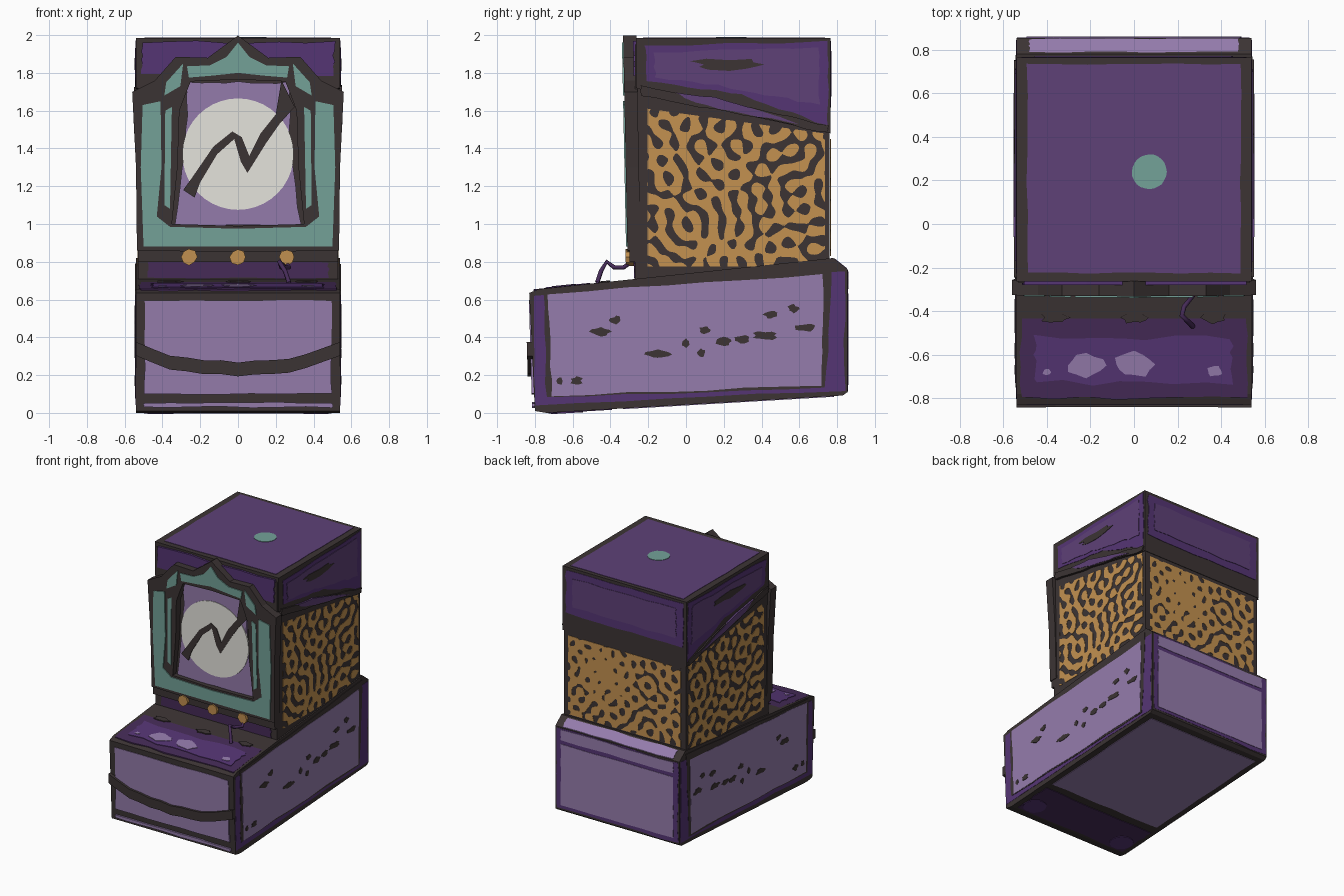
import bpy, bmesh, math, random

if "Cube" in bpy.data.objects:
    bpy.data.objects.remove(bpy.data.objects["Cube"])
random.seed(7)


def material(name, r, g, b):
    m = bpy.data.materials.new(name)
    lin = [((c / 255 + 0.055) / 1.055) ** 2.4 for c in (r, g, b)]
    m.diffuse_color = (*lin, 1)
    m.use_nodes = True
    m.node_tree.nodes["Principled BSDF"].inputs["Base Color"].default_value = m.diffuse_color
    return m


DARK = material("charcoal outline", 60, 52, 52)
DEEP = material("deep purple", 70, 43, 88)
VIOLET = material("violet", 85, 53, 116)
PLUM = material("plum", 94, 65, 119)
LAV = material("lavender", 149, 124, 172)
TEAL = material("teal", 116, 162, 153)
OCHRE = material("ochre", 195, 145, 80)
CREAM = material("cream", 232, 230, 223)


# Surface maps: (u, v, outward distance) -> 3D point
def front(u, v, d): return (u, -0.27 - d - 0.02 * (v - 0.85), v)
def low_front(u, v, d): return (u, -0.81 - 0.03 * v - d, v)
def back(u, v, d): return (u, 0.765 + d, v)
def low_back(u, v, d): return (u, 0.855 + d, v)
def side(u, v, d): return (d, u, v)
def left_side(u, v, d): return (-d, u, v)
def top(u, v, d): return (u, v, 1.985 + d)
def deck(u, v, d): return (u, v, 0.65 + 0.1 * (v + 0.83) + d)
def ledge(u, v, d): return (u, v, 0.82 - 0.8 * (v - 0.78) + d)
def under(u, v, d): return (u, v, 0.0586 * (v + 0.74) - d)


def finish(name, bm, mat):
    bmesh.ops.recalc_face_normals(bm, faces=bm.faces)
    me = bpy.data.meshes.new(name)
    bm.to_mesh(me)
    bm.free()
    me.materials.append(mat)
    ob = bpy.data.objects.new(name, me)
    bpy.context.collection.objects.link(ob)
    return ob


# Extruded outline on a surface, optionally with a hole of equal point count
def slab(name, pts, surf, d0, d1, mat, hole=None):
    bm = bmesh.new()
    n = len(pts)
    loops = [[[bm.verts.new(surf(u, v, d)) for u, v in ps] for d in (d0, d1)]
             for ps in ([pts, hole] if hole else [pts])]
    for lo, hi in loops:
        for i in range(n):
            j = (i + 1) % n
            bm.faces.new((lo[i], lo[j], hi[j], hi[i]))
    if hole:
        for k in (0, 1):
            a, b = loops[0][k], loops[1][k]
            for i in range(n):
                j = (i + 1) % n
                bm.faces.new((a[i], a[j], b[j], b[i]))
    else:
        bm.faces.new(loops[0][0])
        bm.faces.new(loops[0][1])
    return finish(name, bm, mat)


def rect(a, b, c, d): return [(a, c), (b, c), (b, d), (a, d)]


def sym(half):  # half outline from centre line to centre line
    return half + [(-u, v) for u, v in half[-2:0:-1]]


def rough(pts, amp=0.008, n=7):  # hand-painted wobble
    out = []
    for (a, b), (c, d) in zip(pts, pts[1:] + pts[:1]):
        for k in range(n):
            t = k / n
            out.append((a + (c - a) * t + random.uniform(-amp, amp),
                        b + (d - b) * t + random.uniform(-amp, amp)))
    return out


def blob(u, v, ru, rv, n=12, j=0.3):
    out = []
    for k in range(n):
        a, s = math.tau * k / n, 1 + random.uniform(-j, j)
        out.append((u + ru * s * math.cos(a), v + rv * s * math.sin(a)))
    return out


# Solid volumes
slab("base_body", [(-0.80, 0.01), (-0.74, 0.0), (0.83, 0.092), (0.855, 0.11), (0.855, 0.76),
                   (0.78, 0.82), (-0.78, 0.655), (-0.83, 0.635)], side, -0.54, 0.54, DARK)
slab("upper_body", rect(-0.27, 0.76, 0.7, 1.95), side, -0.53, 0.53, DARK)
slab("cap_body", [(-0.265, 1.985), (0.765, 1.985), (0.765, 1.48), (0.3, 1.58), (-0.1, 1.67),
                  (-0.265, 1.72)], side, -0.54, 0.54, DARK)


# Spotted fur panels: ochre patches contoured from a sum of equal plane waves
def spots(name, surf, u0, u1, z0, ztop, cut, wave, d):
    ws = [(math.cos(a) * math.tau / wave, math.sin(a) * math.tau / wave, random.uniform(0, 6.28))
          for a in [math.tau * (k + random.random()) / 18 for k in range(18)]]
    nu, nv = 88, 72
    def node(i, j):
        u = u0 + (u1 - u0) * i / nu
        v = z0 + (ztop(u) - z0) * j / nv
        return u, v, cut(u, v) - sum(math.cos(a * u + b * v + c) for a, b, c in ws) / 3
    grid = [[node(i, j) for j in range(nv + 1)] for i in range(nu + 1)]
    bm = bmesh.new()
    for i in range(nu):
        for j in range(nv):
            q = [grid[i][j], grid[i + 1][j], grid[i + 1][j + 1], grid[i][j + 1]]
            poly = []
            for p, r in zip(q, q[1:] + q[:1]):
                if p[2] > 0:
                    poly.append(p[:2])
                if (p[2] > 0) != (r[2] > 0):
                    t = p[2] / (p[2] - r[2])
                    poly.append((p[0] + (r[0] - p[0]) * t, p[1] + (r[1] - p[1]) * t))
            if len(poly) > 2:
                bm.faces.new([bm.verts.new(surf(u, v, d)) for u, v in poly])
    bmesh.ops.remove_doubles(bm, verts=bm.verts, dist=1e-5)
    ob = finish(name, bm, OCHRE)
    sol = ob.modifiers.new("thin", 'SOLIDIFY')
    sol.thickness, sol.offset = 0.003, 0


# Both sides share the same painted parts
marks = [(-.45, .43, .05), (-.37, .49, .03), (-.15, .31, .06), (0, .37, .02), (.1, .44, .03),
         (.08, .32, .02), (.2, .38, .04), (.29, .39, .04), (.42, .41, .06), (.45, .52, .04),
         (.57, .55, .03), (.63, .45, .05), (-.58, .17, .03), (-.67, .17, .02)]
for tag, surf in (("right", side), ("left", left_side)):
    spots(tag + "_fur", surf, -0.205, 0.735, 0.775, lambda u: 1.61 - 0.14 * (u + 0.2),
          lambda u, v: 0.22, 0.088, 0.534)
    slab(tag + "_base_border", rough([(-0.80, 0.04), (0.84, 0.12), (0.84, 0.75), (-0.80, 0.62)], .006),
         surf, 0.53, 0.542, VIOLET)
    slab(tag + "_base_line", rough([(-0.74, 0.08), (0.74, 0.135), (0.77, 0.79), (-0.75, 0.645)], .006),
         surf, 0.53, 0.544, DARK)
    slab(tag + "_base_panel", rough([(-0.71, 0.09), (0.72, 0.145), (0.725, 0.735), (-0.73, 0.63)], .005),
         surf, 0.53, 0.546, LAV)
    for k, (u, v, r) in enumerate(marks):
        slab(f"{tag}_scuff_{k}", blob(u, v, r, 0.021), surf, 0.54, 0.549, DARK)
    slab(tag + "_cap_border", rough([(-0.22, 1.95), (0.75, 1.965), (0.755, 1.52), (0.3, 1.68),
                                     (-0.2, 1.76)]), surf, 0.53, 0.543, VIOLET)
    slab(tag + "_cap_panel", rough([(-0.17, 1.91), (0.70, 1.93), (0.71, 1.63), (0.3, 1.71),
                                    (-0.16, 1.78)]), surf, 0.53, 0.546, PLUM)
    slab(tag + "_cap_slit", blob(0.23, 1.845, 0.19, 0.027), surf, 0.54, 0.549, DARK)
    slab(tag + "_cap_lip", rough([(-0.24, 1.73), (0.3, 1.63), (0.75, 1.52), (0.75, 1.48), (0.3, 1.58),
                                  (-0.24, 1.68)], .006), surf, 0.52, 0.55, DARK)
    slab(tag + "_cap_lower", rough([(-0.06, 1.70), (0.15, 1.67), (0.4, 1.60), (0.6, 1.53), (0.3, 1.585),
                                    (0.05, 1.64)], .004, 4), surf, 0.53, 0.553, PLUM)

# Back
spots("back_fur", back, -0.49, 0.49, 0.83, lambda u: 1.45,
      lambda u, v: 0.45 + 1.6 * math.exp(-((u - 0.2) ** 2 + (v - 1.25) ** 2) / 0.04), 0.085, 0.0)
slab("cap_back_border", rough(rect(-0.51, 0.51, 1.62, 1.96)), back, -0.01, 0.003, VIOLET)
slab("cap_back_panel", rough(rect(-0.45, 0.45, 1.68, 1.91)), back, -0.01, 0.006, PLUM)
slab("base_back_border", rough(rect(-0.53, 0.53, 0.12, 0.75)), low_back, -0.01, 0.002, VIOLET)
slab("base_back_panel", rough(rect(-0.49, 0.49, 0.15, 0.63), .004), low_back, -0.01, 0.005, LAV)
slab("base_back_strip", rough(rect(-0.49, 0.49, 0.66, 0.745), .004), low_back, -0.01, 0.005, LAV)
slab("back_ledge", rough(rect(-0.48, 0.48, 0.79, 0.85), .004), ledge, -0.01, 0.004, LAV)

# Top
slab("top_panel", rough(rect(-0.49, 0.49, -0.225, 0.735), .004), top, -0.01, 0.003, PLUM)
slab("top_dot", blob(0.07, 0.24, 0.08, 0.08, 24, 0.02), top, 0, 0.006, TEAL)

# Underside
slab("bottom_panel", rough(rect(-0.49, 0.49, -0.33, 0.78), .004), under, -0.01, 0.004, LAV)
slab("bottom_front_panel", rough(rect(-0.5, 0.5, -0.72, -0.40)), under, -0.01, 0.004, DEEP)
for s in (-1, 1):
    slab(f"foot_pad_{s}", blob(s * 0.41, -0.63, 0.085, 0.085, 20, 0.03), under, -0.01, 0.008, VIOLET)

# Screen surround with pointed crown
outer = sym([(0, 0.85), (0.535, 0.86), (0.54, 1.3), (0.56, 1.70), (0.44, 1.76), (0.33, 1.885),
             (0.16, 1.88), (0, 1.998)])
inner = sym([(0, 0.99), (0.35, 1.0), (0.32, 1.3), (0.31, 1.6), (0.28, 1.68), (0.25, 1.755),
             (0.12, 1.76), (0, 1.765)])
slab("screen_surround", outer, front, -0.03, 0.04, DARK, inner)
slab("surround_teal", sym([(0, 0.88), (0.50, 0.88), (0.515, 1.3), (0.505, 1.63), (0.41, 1.65),
                           (0.405, 1.3), (0.43, 1.04), (0.36, 0.985), (0, 0.975)]),
     front, 0.03, 0.047, TEAL)
slab("crown_teal", sym([(0, 1.80), (0.14, 1.785), (0.26, 1.775), (0.27, 1.835), (0.15, 1.84), (0.06, 1.885),
                        (0, 1.96)]), front, 0.03, 0.047, TEAL)
for s in (-1, 1):
    slab(f"crown_corner_{s}", [(s * 0.39, 1.68), (s * 0.38, 1.75), (s * 0.29, 1.85), (s * 0.305, 1.73)],
         front, 0.03, 0.047, TEAL)
    slab(f"inner_strip_{s}", [(s * 0.36, 1.08), (s * 0.39, 1.10), (s * 0.385, 1.6), (s * 0.35, 1.62)],
         front, 0.03, 0.045, TEAL)
slab("cap_front_panel", rough(rect(-0.51, 0.51, 1.79, 1.965)), front, -0.03, -0.012, VIOLET)

# Screen
slab("screen", rough(sym([(0, 0.99), (0.33, 0.99), (0.28, 1.4), (0.265, 1.75), (0, 1.75)]), .006, 4),
     front, -0.03, 0.006, LAV)
slab("screen_disc", [(0.295 * math.cos(k * math.tau / 40), 1.37 + 0.295 * math.sin(k * math.tau / 40))
                     for k in range(40)], front, 0, 0.010, CREAM)
up = [(-0.29, 1.18), (-0.24, 1.25), (-0.13, 1.41), (-0.03, 1.49), (0.02, 1.46), (0.06, 1.36), (0.12, 1.48),
      (0.20, 1.58), (0.23, 1.76)]
dn = [(0.30, 1.62), (0.22, 1.53), (0.15, 1.43), (0.05, 1.27), (0.015, 1.33), (-0.02, 1.45), (-0.11, 1.37),
      (-0.20, 1.22), (-0.23, 1.14)]
slab("screen_crack", up + dn, front, 0, 0.015, DARK)

# Control area
slab("lower_front_panel", rough(rect(-0.48, 0.48, 0.715, 0.80)), front, -0.03, 0.008, DEEP)
slab("button_rail", rect(-0.53, 0.53, 0.80, 0.87), front, -0.03, 0.03, DARK)
for x in (-0.26, 0, 0.26):
    slab(f"button_{x}", blob(x, 0.825, 0.042, 0.042, 8, 0.15), front, 0, 0.05, OCHRE)
slab("deck_border", rough(rect(-0.52, 0.52, -0.80, -0.30)), deck, -0.01, 0.002, DEEP)
slab("deck_panel", rough(rect(-0.45, 0.45, -0.73, -0.52), .014), deck, -0.01, 0.006, VIOLET)
for k, (x, y, a, b) in enumerate([(-.22, -.65, .08, .05), (0, -.645, .09, .055), (-.4, -.68, .02, .015),
                                  (.37, -.675, .035, .025)]):
    slab(f"deck_pad_{k}", blob(x, y, a, b, 12, 0.2), deck, 0, 0.009, LAV)
for x in (-0.36, 0, 0.36):
    slab(f"deck_dark_mark_{x}", blob(x, -0.43, 0.06, 0.025), deck, 0, 0.009, DARK)
cu = bpy.data.curves.new("bent_stick", 'CURVE')
cu.dimensions, cu.bevel_depth, cu.bevel_resolution = '3D', 0.012, 1
sp = cu.splines.new('POLY')
path = [(.27, -.47, .69), (.25, -.45, .75), (.22, -.42, .80), (.23, -.38, .77), (.27, -.33, .77), (.25, -.29, .8)]
sp.points.add(len(path) - 1)
for p, c in zip(sp.points, path):
    p.co = (*c, 1)
cu.materials.append(DEEP)
bpy.context.collection.objects.link(bpy.data.objects.new("bent_stick", cu))

# Base front with sagging strap
slab("base_front_panel", rough(rect(-0.495, 0.495, 0.10, 0.595), .004), low_front, -0.01, 0.004, LAV)
slab("base_front_strip", rough(rect(-0.5, 0.5, 0.03, 0.055), .004), low_front, -0.03, 0.004, LAV)
xs = [-0.54 + 0.09 * k for k in range(13)]
sag = [(x, 0.235 + 0.11 * (abs(x) / 0.54) ** 3 + random.uniform(-.01, .01)) for x in xs]
slab("front_strap", [(x, z + 0.038) for x, z in sag] + [(x, z - 0.035) for x, z in sag[::-1]],
     low_front, -0.01, 0.022, DARK)
